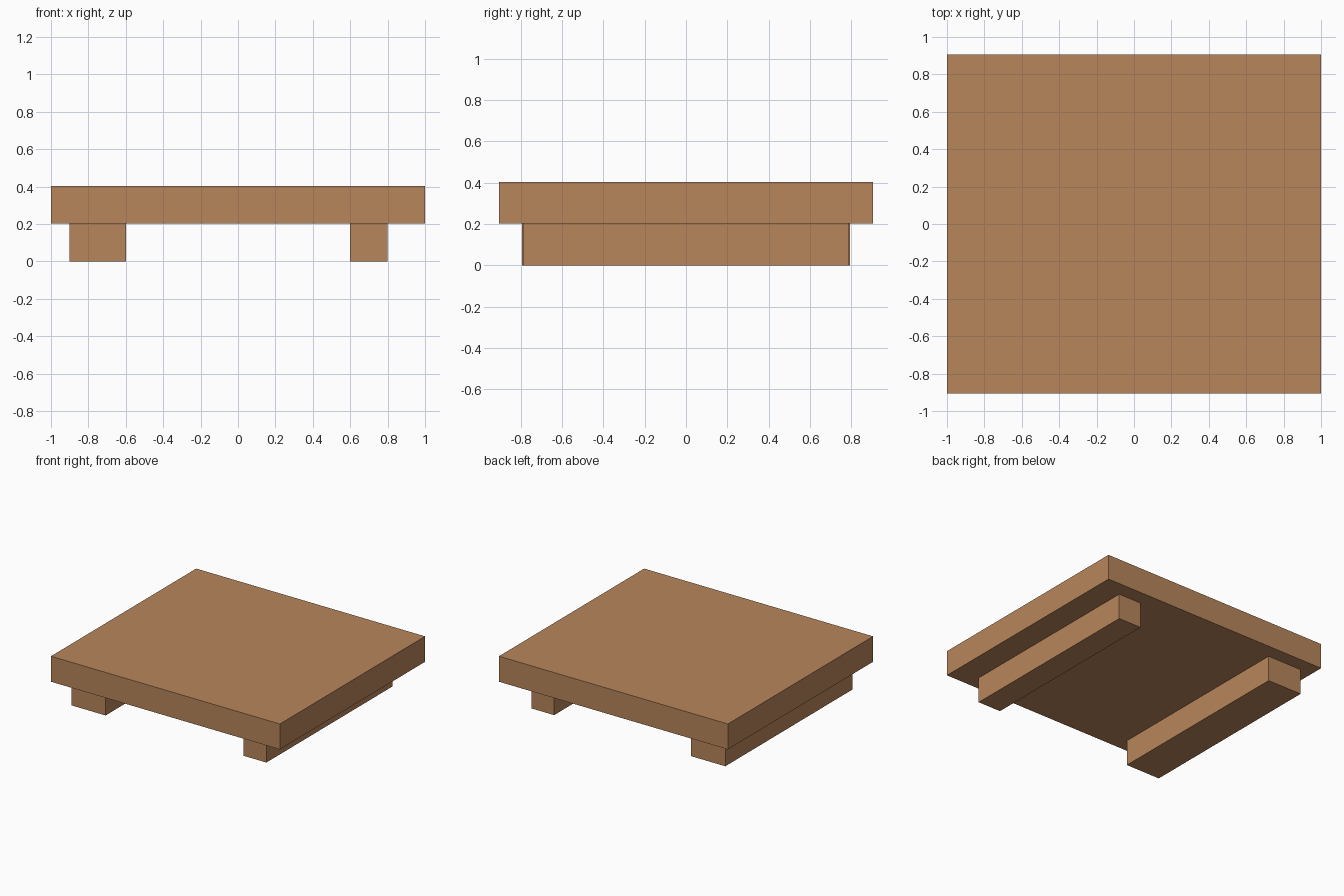
import bpy

if "Cube" in bpy.data.objects:
    bpy.data.objects.remove(bpy.data.objects["Cube"])

# One wood colour for the whole model
wood = bpy.data.materials.new("warm_wood")
wood.diffuse_color = (0.479, 0.238, 0.105, 1.0)
wood.use_nodes = True
wood.node_tree.nodes["Principled BSDF"].inputs["Base Color"].default_value = wood.diffuse_color


def box(name, x0, x1, half_y, z0, z1):
    """Axis-aligned box, centred on y = 0, with its size baked into the mesh."""
    bpy.ops.mesh.primitive_cube_add(size=1, location=((x0 + x1) / 2, 0, (z0 + z1) / 2))
    obj = bpy.context.object
    obj.name = name
    obj.scale = (x1 - x0, 2 * half_y, z1 - z0)
    bpy.ops.object.transform_apply(location=False, rotation=False, scale=True)
    obj.data.materials.append(wood)
    return obj


# Slab top
box("platform_top", -1.0, 1.0, 0.906, 0.202, 0.403)

# Two runners, the left one wider and slightly longer
box("left_runner", -0.9, -0.6, 0.795, 0.0, 0.202)
box("right_runner", 0.6, 0.8, 0.788, 0.0, 0.202)
